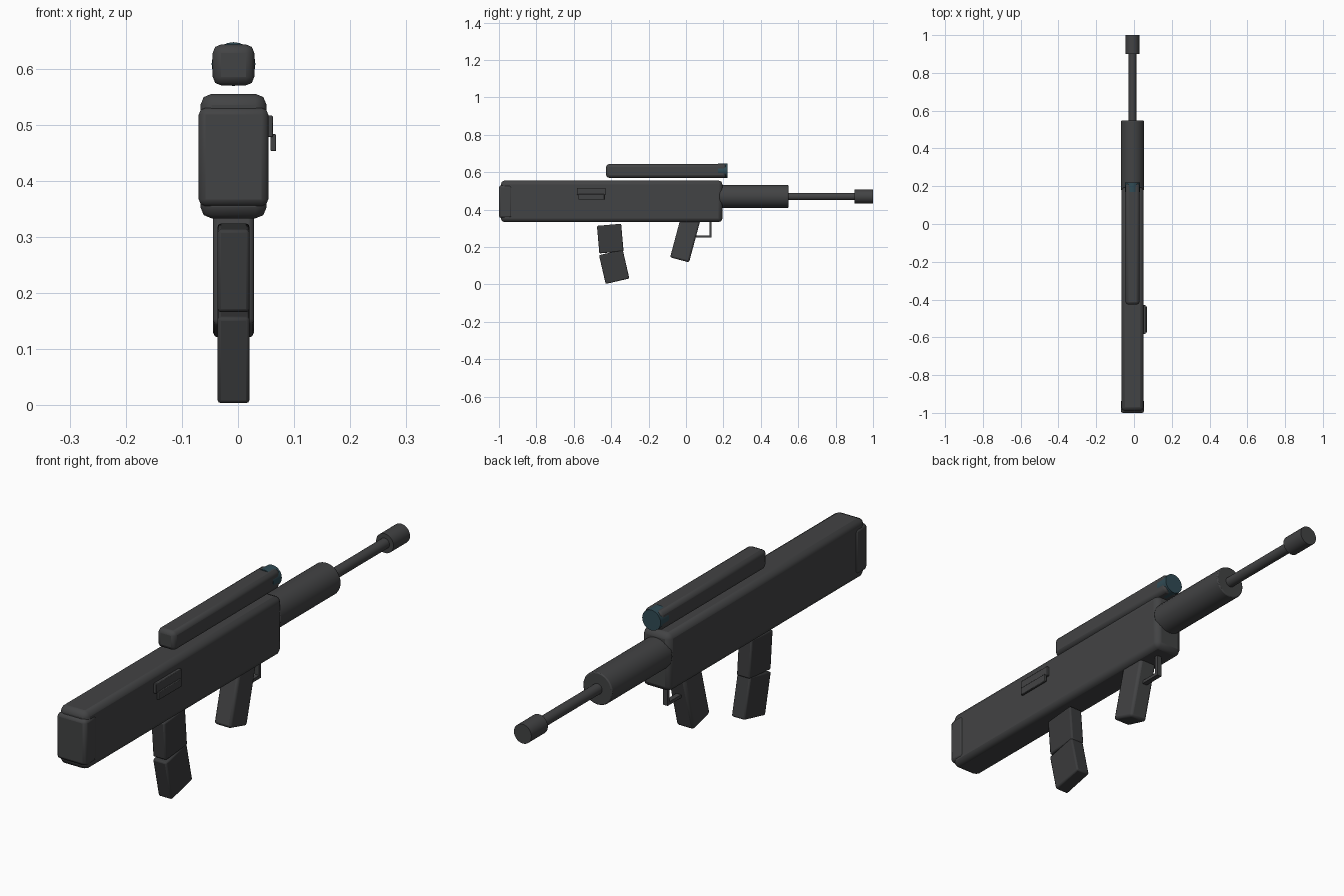
import bpy
from math import radians, pi

if "Cube" in bpy.data.objects:
    bpy.data.objects.remove(bpy.data.objects["Cube"])

CX = -0.008  # centre line of the model


def material(name, rgb):
    m = bpy.data.materials.new(name)
    m.diffuse_color = (*rgb, 1)
    m.use_nodes = True
    m.node_tree.nodes["Principled BSDF"].inputs["Base Color"].default_value = m.diffuse_color
    return m


DARK = material("dark_grey", (0.055, 0.056, 0.058))
BLACK = material("magazine_grey", (0.042, 0.043, 0.045))
GLASS = material("lens_blue", (0.03, 0.07, 0.09))


def finish(ob, name, mat, bevel, segments=2):
    ob.name = name
    ob.data.materials.append(mat)
    if bevel:
        mod = ob.modifiers.new("bevel", "BEVEL")
        mod.width = bevel
        mod.segments = segments
    bpy.ops.object.shade_smooth_by_angle(angle=radians(35))
    return ob


def box(name, x, y, z, bevel=0.0, mat=DARK):
    """Axis-aligned box from (min, max) ranges."""
    bpy.ops.mesh.primitive_cube_add(size=1, location=[(a + b) / 2 for a, b in (x, y, z)])
    ob = bpy.context.object
    ob.scale = [b - a for a, b in (x, y, z)]
    bpy.ops.object.transform_apply(location=False, rotation=False, scale=True)
    return finish(ob, name, mat, bevel)


def tilted_box(name, y, z, size, tilt, bevel, mat=DARK):
    """Box centred at (y, z), leaned about the x axis."""
    bpy.ops.mesh.primitive_cube_add(size=1, location=(CX, y, z))
    ob = bpy.context.object
    ob.scale = size
    bpy.ops.object.transform_apply(location=False, rotation=False, scale=True)
    ob.rotation_euler.x = radians(tilt)
    return finish(ob, name, mat, bevel)


def tube(name, y0, y1, z, radius, bevel=0.0, mat=DARK, sides=24):
    """Cylinder lying along y."""
    bpy.ops.mesh.primitive_cylinder_add(vertices=sides, radius=radius, depth=y1 - y0,
                                        location=(CX, (y0 + y1) / 2, z),
                                        rotation=(pi / 2, 0, 0))
    return finish(bpy.context.object, name, mat, bevel)


# Main body and butt pad
box("body", (-0.067, 0.051), (-0.99, 0.195), (0.333, 0.555), 0.02)
box("butt_pad", (-0.07, 0.054), (-1.0, -0.93), (0.355, 0.53), 0.012)

# Handguard, barrel and muzzle
AXIS_Z = 0.47
tube("handguard", 0.18, 0.547, AXIS_Z, 0.062, 0.004)
tube("barrel", 0.53, 0.92, AXIS_Z, 0.02)
tube("muzzle", 0.9, 1.0, AXIS_Z, 0.037)

# Sight housing and lens
box("sight", (-0.045, 0.029), (-0.427, 0.216), (0.57, 0.643), 0.015)
tube("lens", 0.17, 0.221, 0.608, 0.039, mat=GLASS)

# Grip and trigger guard
tilted_box("grip", -0.002, 0.252, (0.073, 0.105, 0.25), -15, 0.01)
box("guard_bottom", (CX - 0.01, CX + 0.01), (0.03, 0.137), (0.25, 0.262))
box("guard_front", (CX - 0.01, CX + 0.01), (0.125, 0.137), (0.25, 0.34))

# Curved magazine in two sections
tilted_box("magazine_upper", -0.405, 0.245, (0.057, 0.13, 0.148), 5, 0.006, BLACK)
tilted_box("magazine_lower", -0.384, 0.094, (0.057, 0.13, 0.158), 13, 0.006, BLACK)

# Ejection port with its cover
box("ejection_port", (0.04, 0.062), (-0.583, -0.43), (0.478, 0.516), 0.002)
box("port_cover", (0.058, 0.068), (-0.575, -0.437), (0.453, 0.483), 0.002)
